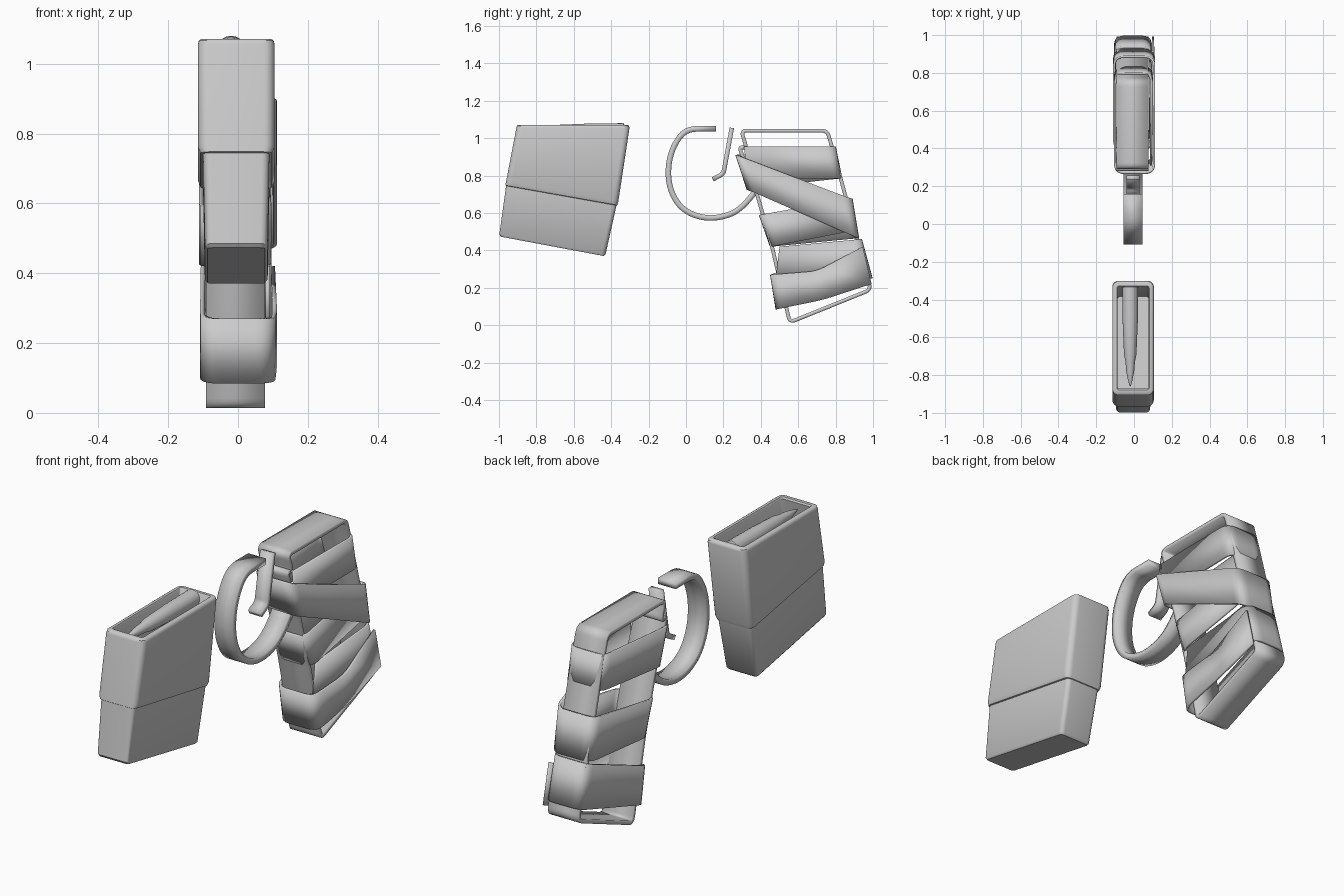
import bpy, bmesh, math
from mathutils import Vector

if "Cube" in bpy.data.objects:
    bpy.data.objects.remove(bpy.data.objects["Cube"])


def make(name, verts, faces, thickness=0, angle=40):
    me = bpy.data.meshes.new(name)
    me.from_pydata([tuple(v) for v in verts], [], faces)
    bm = bmesh.new()
    bm.from_mesh(me)
    bmesh.ops.recalc_face_normals(bm, faces=bm.faces[:])
    bm.to_mesh(me)
    bm.free()
    ob = bpy.data.objects.new(name, me)
    bpy.context.collection.objects.link(ob)
    if thickness:
        m = ob.modifiers.new("thickness", 'SOLIDIFY')
        m.thickness, m.offset, m.use_even_offset = thickness, 0, True
    bpy.ops.object.select_all(action='DESELECT')
    ob.select_set(True)
    bpy.context.view_layer.objects.active = ob
    bpy.ops.object.shade_smooth_by_angle(angle=math.radians(angle))
    return ob


def fillet(pts, r, n=5, cyclic=False):
    """Round every corner of a polyline with a small quadratic curve."""
    pts = [Vector(p) for p in pts]
    out, count = [], len(pts)
    for i, p in enumerate(pts):
        if not cyclic and i in (0, count - 1):
            out.append(p)
            continue
        a, b = pts[i - 1] - p, pts[(i + 1) % count] - p
        a = p + a.normalized() * min(r, a.length * 0.49)
        b = p + b.normalized() * min(r, b.length * 0.49)
        for k in range(n + 1):
            t = k / n
            out.append(a * (1 - t) ** 2 + p * 2 * t * (1 - t) + b * t * t)
    return out


def ribbon(name, edge_a, edge_b, thickness, cyclic=False, angle=40):
    """Strip between two matching edge lines, given thickness."""
    n = len(edge_a)
    faces = [(i, (i + 1) % n, n + (i + 1) % n, n + i) for i in range(n if cyclic else n - 1)]
    return make(name, edge_a + edge_b, faces, thickness, angle)


def side_strip(name, path, x0, x1, thickness, r, cyclic=False):
    """Strip following a (y, z) path, spanning x0 to x1."""
    lines = [fillet([(x, y, z) for y, z in path], r, 5, cyclic) for x in (x0, x1)]
    return ribbon(name, lines[0], lines[1], thickness, cyclic)


def wrap(name, stations, r=0.05):
    """Cloth strip through (x, top y, top z, bottom y, bottom z) stations."""
    top = fillet([(x, a, b) for x, a, b, c, d in stations], r)
    low = fillet([(x, c, d) for x, a, b, c, d in stations], r)
    return ribbon(name, top, low, 0.012)


def ring(a, b, half_width, r, cx=-0.005):
    """Rounded rectangle along the (y, z) line a-b."""
    a, b = Vector(a), Vector(b)
    length, d = (b - a).length, (b - a).normalized()
    out = []
    corners = [(half_width - r, length - r, 0), (r - half_width, length - r, 90),
               (r - half_width, r, 180), (half_width - r, r, 270)]
    for x, t, start in corners:
        for k in range(6):
            ang = math.radians(start + 18 * k)
            p = a + d * (t + r * math.sin(ang))
            out.append((cx + x + r * math.cos(ang), p.x, p.y))
    return out


def loft(name, rings, angle=40):
    n = len(rings[0])
    faces = [(j * n + i, j * n + (i + 1) % n, (j + 1) * n + (i + 1) % n, (j + 1) * n + i)
             for j in range(len(rings) - 1) for i in range(n)]
    faces += [tuple(range(n)), tuple(range((len(rings) - 1) * n, len(rings) * n))]
    return make(name, [v for r in rings for v in r], faces, 0, angle)


# Magazine: stepped slanted case with an open top
loft("magazine", [
    ring((-0.99, 0.473), (-0.440, 0.370), 0.082, 0.015),
    ring((-0.998, 0.485), (-0.430, 0.378), 0.090, 0.022),
    ring((-0.962, 0.745), (-0.372, 0.640), 0.095, 0.022),
    ring((-0.966, 0.748), (-0.368, 0.642), 0.102, 0.025),
    ring((-0.962, 0.768), (-0.362, 0.660), 0.110, 0.030),
    ring((-0.907, 1.055), (-0.302, 1.055), 0.110, 0.030),
    ring((-0.904, 1.066), (-0.305, 1.066), 0.107, 0.028),
    ring((-0.897, 1.071), (-0.312, 1.071), 0.100, 0.024),
    ring((-0.878, 1.071), (-0.328, 1.071), 0.086, 0.012),
    ring((-0.872, 1.064), (-0.334, 1.064), 0.082, 0.010),
    ring((-0.925, 0.780), (-0.385, 0.690), 0.082, 0.010)])

# Cartridge lying in the magazine mouth
sides = 20
profile = [(0.33, 0.036), (0.334, 0.042), (0.52, 0.040), (0.69, 0.033), (0.73, 0.025),
           (0.78, 0.021), (0.83, 0.011), (0.86, 0.002)]
loft("cartridge", [[(-0.02 + r * math.cos(2 * math.pi * k / sides), -y,
                     1.038 + r * math.sin(2 * math.pi * k / sides)) for k in range(sides)]
                   for y, r in profile], 35)

# Trigger guard and trigger
side_strip("trigger_guard", [(0.16, 1.05), (0.0, 1.05), (-0.065, 0.965), (-0.096, 0.86),
                             (-0.092, 0.745), (-0.045, 0.645), (0.03, 0.59), (0.13, 0.568),
                             (0.24, 0.59), (0.31, 0.64), (0.375, 0.72)],
           -0.055, 0.045, 0.030, 0.06)
side_strip("trigger", [(0.245, 1.055), (0.200, 0.81), (0.143, 0.78)], -0.04, 0.03, 0.024, 0.02)

# Grip frame: a closed band with open sides
side_strip("grip_frame", [(0.295, 1.04), (0.755, 1.04), (0.79, 0.92), (0.91, 0.48),
                          (0.988, 0.19), (0.555, 0.015), (0.46, 0.42), (0.38, 0.70),
                          (0.283, 0.955), (0.325, 0.945)],
           -0.092, 0.077, 0.02, 0.03, True)

# Cloth wraps spiralling round the grip
wrap("upper_wrap", [
    (0.090, 0.310, 0.955, 0.330, 0.78), (0.095, 0.795, 0.955, 0.83, 0.785),
    (-0.10, 0.795, 0.955, 0.83, 0.785), (-0.10, 0.270, 0.91, 0.33, 0.73),
    (0.106, 0.270, 0.91, 0.33, 0.725), (0.106, 0.885, 0.675, 0.92, 0.465),
    (-0.105, 0.885, 0.675, 0.92, 0.465), (-0.105, 0.395, 0.59, 0.455, 0.42),
    (0.090, 0.395, 0.59, 0.455, 0.42), (0.085, 0.84, 0.67, 0.87, 0.50)])
wrap("lower_wrap", [
    (0.085, 0.500, 0.42, 0.480, 0.25), (0.090, 0.935, 0.46, 0.992, 0.25),
    (-0.100, 0.935, 0.46, 0.992, 0.25), (-0.103, 0.455, 0.27, 0.485, 0.085),
    (0.100, 0.455, 0.27, 0.485, 0.085), (0.106, 0.70, 0.29, 0.73, 0.135),
    (0.100, 0.945, 0.42, 0.992, 0.22)])
